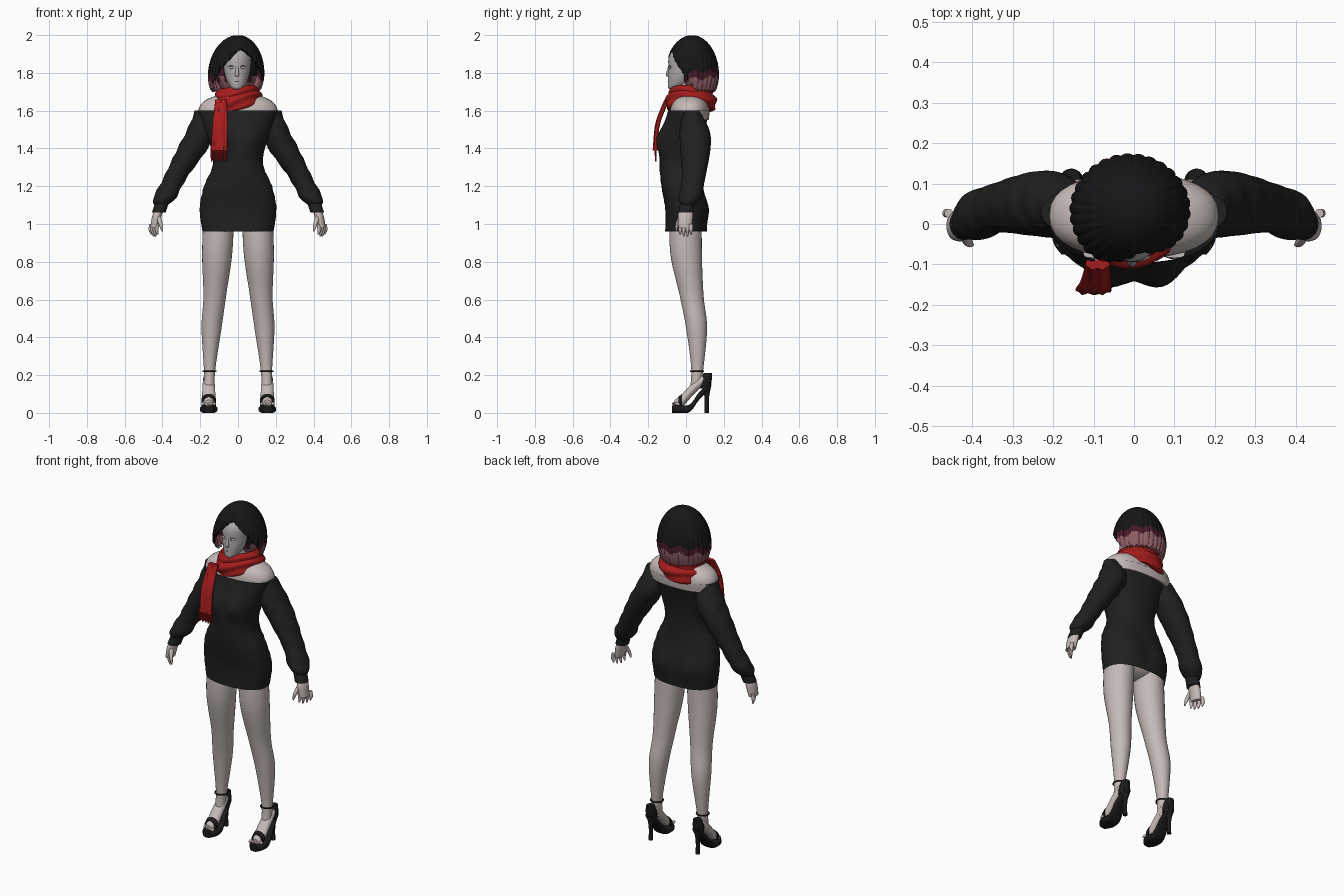
import bpy, bmesh, math
from mathutils import Matrix
from math import sin, cos, exp, tau, radians, degrees

cube = bpy.data.objects.get("Cube")
if cube:
    bpy.data.objects.remove(cube)


def material(name, red, green, blue):
    mat = bpy.data.materials.new(name)
    mat.use_nodes = True
    mat.diffuse_color = (red, green, blue, 1)
    shader = mat.node_tree.nodes["Principled BSDF"]
    shader.inputs["Base Color"].default_value = mat.diffuse_color
    shader.inputs["Roughness"].default_value = .8
    return mat


skin = material("skin", .56, .49, .47)
face_skin = material("face skin", .44, .41, .41)
fabric = material("black fabric", .014, .014, .014)
leather = material("black leather", .01, .01, .01)
black_hair = material("black hair", .008, .008, .009)
wine_hair = material("wine hair", .06, .01, .02)
pink_hair = material("pink hair", .27, .11, .13)
wool = material("red wool", .39, .012, .012)
lash = material("lash grey", .18, .16, .16)
lip = material("lip", .36, .28, .28)


def finish(name, bm, mat, mirror):
    """Turn a bmesh into a smooth shaded object, mirrored across x if asked."""
    bmesh.ops.recalc_face_normals(bm, faces=bm.faces)
    mesh = bpy.data.meshes.new(name)
    bm.to_mesh(mesh)
    bm.free()
    mesh.materials.append(mat)
    mesh.polygons.foreach_set("use_smooth", [True] * len(mesh.polygons))
    mesh.set_sharp_from_angle(angle=radians(50))
    obj = bpy.data.objects.new(name, mesh)
    bpy.context.collection.objects.link(obj)
    if mirror:
        obj.modifiers.new("mirror", 'MIRROR')
    return obj


def bridge(name, rings, mat, caps=True, closed=False, mirror=False):
    """Skin a list of rings of points."""
    bm = bmesh.new()
    verts = [[bm.verts.new(point) for point in ring] for ring in rings]
    pairs = list(zip(verts, verts[1:]))
    if closed:
        pairs.append((verts[-1], verts[0]))
    for lower, upper in pairs:
        for j in range(len(lower)):
            bm.faces.new((lower[j - 1], lower[j], upper[j], upper[j - 1]))
    if caps and not closed:
        bm.faces.new(verts[0])
        bm.faces.new(verts[-1])
    return finish(name, bm, mat, mirror)


def smooth(rows, steps=6):
    """Pass a soft curve through the rows."""
    out = []
    last = len(rows) - 1
    for i in range(last):
        near = (rows[max(i - 1, 0)], rows[i], rows[i + 1], rows[min(i + 2, last)])
        for step in range(steps):
            t = step / steps
            out.append([b + t * (c - a + t * (2*a - 5*b + 4*c - d + t * (3*b - a - 3*c + d))) / 2
                        for a, b, c, d in zip(*near)])
    return out + [rows[-1]]


def loft(name, rows, mat, axis='z', ratio=1, depth=None, power=2, sides=32,
         shape=None, caps=True, mirror=False):
    """Rows hold centre and radius; the second radius is a ratio or a fixed depth."""
    rings = []
    for x, y, z, radius in smooth(rows):
        other = depth or radius * ratio
        ring = []
        for j in range(sides):
            angle = tau * j / sides
            u, v = (math.copysign(abs(f) ** (2 / power), f) for f in (cos(angle), sin(angle)))
            point = (x + radius * u, y, z + other * v)
            if axis == 'z':
                point = (x + radius * u, y + other * v, z)
            ring.append(shape(*point) if shape else point)
        rings.append(ring)
    return bridge(name, rings, mat, caps, False, mirror)


def band(name, centre, radius, tilt, height, width, mat, fold=0, mirror=False):
    """Closed band around the vertical axis, with optional cloth folds."""
    x, y, z = centre
    rings = []
    for i in range(72):
        a = tau * i / 72
        ring = []
        for j in range(24):
            b = tau * j / 24
            r = radius + width * cos(b) + fold * sin(4 * b + 2 * sin(a * 2))
            ring.append((x + r * cos(a), y + r * sin(a), z + tilt * cos(a) + height * sin(b)))
        rings.append(ring)
    return bridge(name, rings, mat, closed=True, mirror=mirror)


def blob(name, centre, size, mat, mirror=False, turn=0):
    bm = bmesh.new()
    place = Matrix.Translation(centre) @ Matrix.Rotation(turn, 4, 'Z') @ Matrix.Diagonal((*size, 1))
    bmesh.ops.create_uvsphere(bm, u_segments=20, v_segments=12, radius=1, matrix=place)
    return finish(name, bm, mat, mirror)


# Legs and pelvis
loft("legs", [(.1, 0, 1.1, .08), (.11, 0, .85, .08), (.123, .03, .62, .06), (.14, .056, .45, .053),
              (.15, .06, .24, .031), (.153, .05, .13, .027)], skin, ratio=1.05, mirror=True)
blob("pelvis", (0, 0, 1.03), (.17, .09, .07), skin)

# Feet, toes and heeled sandals
foot = .155
loft("feet", [(foot, .115, .18, .018), (foot, .08, .165, .03), (foot, .03, .12, .034),
              (foot, -.02, .067, .034), (foot, -.06, .05, .018)],
     skin, axis='y', mirror=True, shape=lambda x, y, z: (x, y, max(z, .04)))
for i in range(5):
    blob(f"toe_{i + 1}", (foot + .015 * (i - 2), -.06 + .004 * i, .048), (.008, .014, .009), skin, True)
loft("soles", [(foot, -.075, .02, .025), (foot, -.04, .02, .046), (foot, .02, .025, .04),
               (foot, .07, .09, .032), (foot, .13, .15, .02)],
     leather, axis='y', depth=.02, power=3, mirror=True)
loft("heels", [(foot, .11, 0, .012), (foot, .11, .08, .012), (foot, .11, .15, .025)], leather, mirror=True)
loft("heel_cups", [(foot, .1, .13, .028), (foot, .105, .17, .031), (foot, .115, .21, .022)],
     leather, mirror=True)
loft("toe_straps", [(foot, -.04, .055, .038), (foot, -.02, .07, .039)],
     leather, axis='y', ratio=.8, mirror=True)
band("ankle_straps", (.151, .058, .22), .034, 0, .004, .004, leather, mirror=True)


# Dress with a bust, seat and gathered creases
def bump(x, z, side, level):
    return .033 * exp(-((abs(x) - side) / .06) ** 2 - ((z - level) / .07) ** 2)


def drape(x, y, z):
    y += bump(x, z, .09, 1.08) / 2 if y > 0 else -bump(x, z, .07, 1.45)
    crease = 1 + .012 * exp(-((z - 1.22) / .16) ** 2) * sin(z * 120 + 3 * sin(x * 12) + 9 * y)
    return x * crease, y * crease, z


loft("dress", [(0, 0, .96, .188), (0, 0, 1.08, .203), (0, -.02, 1.2, .18), (0, -.03, 1.32, .132),
               (0, -.02, 1.45, .157), (0, .015, 1.6, .212)],
     fabric, depth=.11, power=2.35, sides=64, shape=drape, caps=False)

# Puffed sleeves and cuffs
loft("sleeves", [(.187, .03, 1.6, .04), (.19, .045, 1.5, .078), (.24, .05, 1.4, .08),
                 (.335, .04, 1.24, .061), (.388, .02, 1.14, .06), (.405, .01, 1.1, .036)],
     fabric, shape=lambda x, y, z: (x + .003 * sin(z * 75 + y * 30), y, z), mirror=True)
loft("cuffs", [(.4, .01, 1.12, .036), (.42, 0, 1.06, .036)], fabric, ratio=1.1, mirror=True)

# Hands
loft("palms", [(.42, 0, 1.07, .022), (.43, -.003, 1.04, .025), (.442, -.005, .98, .022)],
     skin, ratio=1.6, mirror=True)
for i in range(4):
    x = .425 + .011 * i
    y = .019 * (i - 1.6)
    tip = .93 + .01 * abs(i - 1.5)
    loft(f"finger_{i + 1}", [(x, y, 1, .011), (x + .006, y, .97, .01), (x, y, tip, .004)],
         skin, sides=12, mirror=True)
loft("thumb", [(.425, -.02, 1.05, .014), (.41, -.045, 1, .011), (.4, -.052, .96, .004)],
     skin, sides=12, mirror=True)

# Bare shoulders and neck
loft("shoulders", [(0, .02, 1.55, .2), (0, .02, 1.61, .208), (0, .02, 1.66, .165), (0, .02, 1.7, .05)],
     skin, ratio=.5, power=2.35)
loft("neck", [(0, .02, 1.6, .05), (0, .01, 1.77, .045)], skin)

# Head and facial features
mid = -.005
loft("head", [(mid, -.06, 1.71, .01), (mid, -.058, 1.72, .03), (mid, -.03, 1.76, .055),
              (mid, -.01, 1.82, .07), (mid, 0, 1.9, .07), (mid, .02, 1.97, .02)], face_skin, ratio=1.2)
loft("nose", [(mid, -.088, 1.84, .005), (mid, -.095, 1.79, .011), (mid, -.09, 1.78, .006)],
     face_skin, sides=16)
blob("lips", (mid, -.091, 1.754), (.015, .006, .005), lip)
for side in (-1, 1):
    x = mid + side * .031
    turn = side * .35
    blob("eye", (x, -.085, 1.828), (.015, .005, .007), face_skin, turn=turn)
    blob("lash_line", (x, -.086, 1.836), (.016, .004, .002), lash, turn=turn)


# Bob haircut with dyed ends, the dye line rising towards the back
def dye(obj):
    obj.data.materials.append(wine_hair)
    obj.data.materials.append(pink_hair)
    for face in obj.data.polygons:
        x, y, z = face.center
        level = z - .15 * (y - .1) - .01 * sin(11 * math.atan2(x, y))
        face.material_index = 2 if level < 1.775 else 1 if level < 1.81 else 0


def hair_radius(z):
    """A dome above the widest level, tucked in below it."""
    rise = z - 1.79
    if rise > 0:
        return .143 * math.sqrt(max(0, 1 - (rise / .205) ** 2))
    return .143 - 2.6 * rise * rise


rings = []
for i in range(33):
    drop = max(i, .5) / 32
    ring = []
    for j in range(192):
        angle = tau * j / 192
        # Short at the parting, sweeping down to the sides and back
        open_angle = abs(math.remainder(angle - .25, tau))
        sweep = min(1, degrees(open_angle) / 85) ** 1.3
        lock = abs(sin(15 * angle + drop))
        hem = 1.925 + sweep * (.014 * lock - .227)
        z = 1.994 - (1.994 - hem) * drop ** 1.5
        r = hair_radius(z) * (1 + .05 * drop * (lock - .6))
        ring.append((r * sin(angle) - .012 * drop, .032 - .95 * r * cos(angle), z))
    rings.append(ring)
hair = bridge("bob_hair", rings, black_hair)
dye(hair)
# Keep the hair open underneath
bm = bmesh.new()
bm.from_mesh(hair.data)
bmesh.ops.delete(bm, geom=[max(bm.faces, key=lambda face: face.calc_area())], context='FACES_ONLY')
bm.to_mesh(hair.data)
bm.free()
shell = hair.modifiers.new("thickness", 'SOLIDIFY')
shell.thickness, shell.offset = .01, 0
dye(blob("inner_hair", (-.01, .05, 1.82), (.115, .08, .14), black_hair))

# Scarf wraps, hanging end and fringe
band("scarf_upper_wrap", (-.005, .025, 1.685), .09, .01, .042, .024, wool, .005)
band("scarf_lower_wrap", (-.008, .027, 1.645), .11, .022, .044, .024, wool, .006)
loft("scarf_end", [(-.09, -.1, 1.66, .03), (-.095, -.15, 1.53, .04), (-.1, -.163, 1.39, .043)],
     wool, depth=.011, power=3, shape=lambda x, y, z: (x, y + .003 * sin(x * 260), z))
for i in range(9):
    x = .0095 * i - .14
    loft(f"scarf_fringe_{i + 1}", [(x, -.162, 1.4, .005), (x, -.16, 1.33 + .008 * (i % 2), .004)],
         wool, sides=8)
